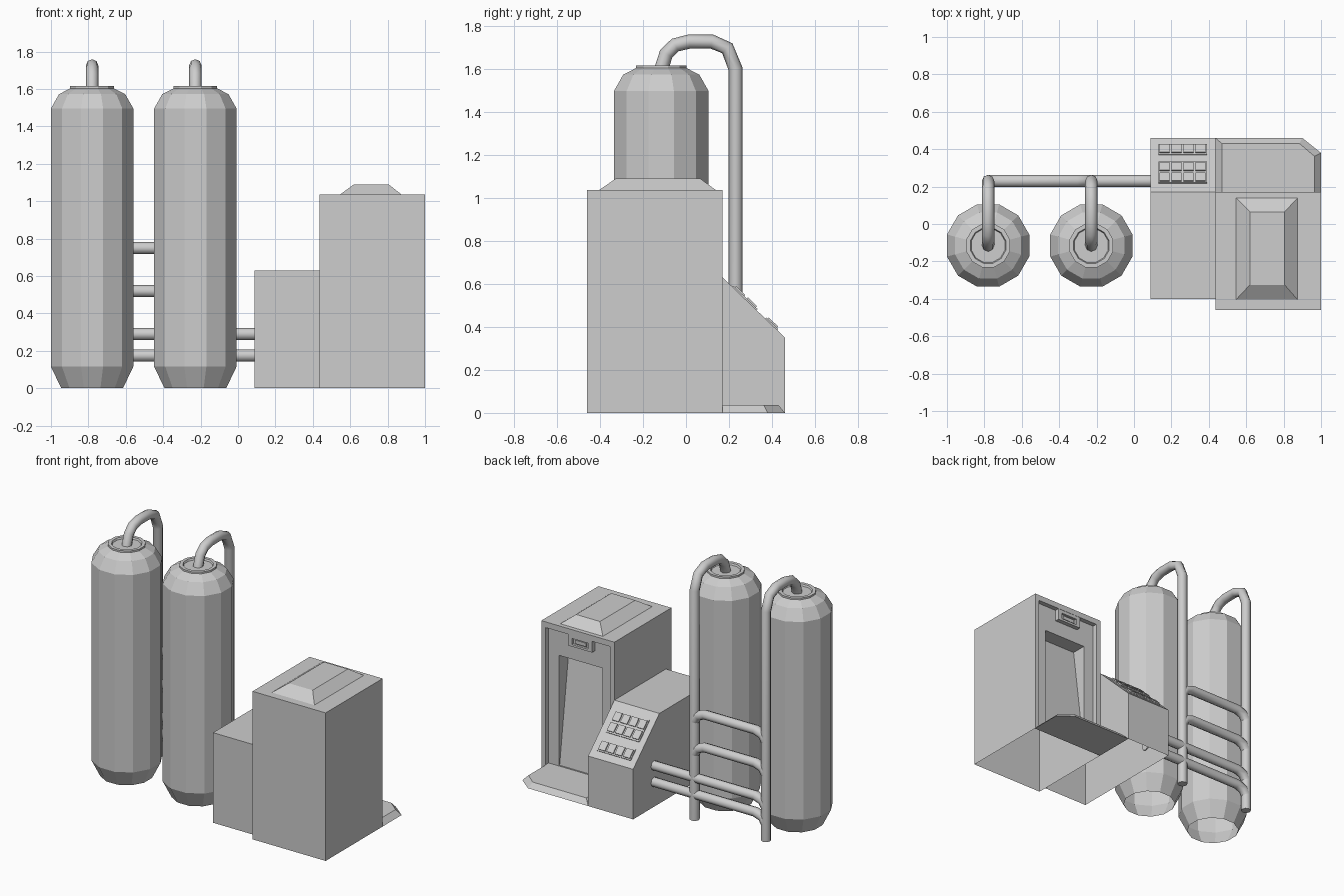
import bpy, bmesh, math
from mathutils import Vector

cube = bpy.data.objects.get("Cube")
if cube:
    bpy.data.objects.remove(cube, do_unlink=True)

GREY = (0.61, 0.61, 0.61, 1)
grey = bpy.data.materials.new("plain grey")
grey.use_nodes = True
grey.diffuse_color = GREY
grey.node_tree.nodes["Principled BSDF"].inputs["Base Color"].default_value = GREY


def add_object(name, data):
    obj = bpy.data.objects.new(name, data)
    bpy.context.collection.objects.link(obj)
    if not data.materials:
        data.materials.append(grey)
    return obj


def loft(name, loops):
    """Closed flat-faced solid skinned through matching point loops."""
    bm = bmesh.new()
    rings = [[bm.verts.new(p) for p in loop] for loop in loops]
    n = len(rings[0])
    for a, b in zip(rings, rings[1:]):
        for i in range(n):
            j = (i + 1) % n
            bm.faces.new((a[i], a[j], b[j], b[i]))
    bm.faces.new(rings[0])
    bm.faces.new(rings[-1])
    bmesh.ops.recalc_face_normals(bm, faces=bm.faces)
    mesh = bpy.data.meshes.new(name)
    bm.to_mesh(mesh)
    bm.free()
    return add_object(name, mesh)


def rect(x0, x1, y0, y1, z):
    return [(x0, y0, z), (x1, y0, z), (x1, y1, z), (x0, y1, z)]


def box(name, x0, x1, y0, y1, z0, z1):
    return loft(name, [rect(x0, x1, y0, y1, z0), rect(x0, x1, y0, y1, z1)])


def side_prism(name, x0, x1, profile):
    return loft(name, [[(x, y, z) for y, z in profile] for x in (x0, x1)])


def bake(obj):
    """Replace the object by its evaluated mesh."""
    deps = bpy.context.evaluated_depsgraph_get()
    mesh = bpy.data.meshes.new_from_object(obj.evaluated_get(deps))
    name = obj.name
    bpy.data.objects.remove(obj, do_unlink=True)
    new = add_object(name, mesh)
    new.name = name
    return new


def cut(obj, cutter):
    mod = obj.modifiers.new("cut", "BOOLEAN")
    mod.operation = "DIFFERENCE"
    mod.solver = "EXACT"
    mod.object = cutter
    cutter.hide_render = True
    new = bake(obj)
    bpy.data.objects.remove(cutter, do_unlink=True)
    return new


def open_bottom(obj):
    """Remove the faces resting on the ground, leaving a hollow shell."""
    bm = bmesh.new()
    bm.from_mesh(obj.data)
    floor = [f for f in bm.faces if all(v.co.z < 0.001 for v in f.verts)]
    bmesh.ops.delete(bm, geom=floor, context="FACES")
    bm.to_mesh(obj.data)
    bm.free()


def smooth(obj, degrees):
    bpy.ops.object.select_all(action="DESELECT")
    obj.select_set(True)
    bpy.context.view_layer.objects.active = obj
    bpy.ops.object.shade_smooth_by_angle(angle=math.radians(degrees))


def pipe(name, points):
    curve = bpy.data.curves.new(name, "CURVE")
    curve.dimensions = "3D"
    curve.bevel_depth = 0.033
    curve.bevel_resolution = 2
    curve.use_fill_caps = True
    spline = curve.splines.new("POLY")
    spline.points.add(len(points) - 1)
    for p, co in zip(spline.points, points):
        p.co = (*co, 1)
    smooth(bake(add_object(name, curve)), 50)


# Tanks with faceted walls, each with its overhead pipe
TANK_Y, PIPE_Y, SIDES = -0.115, 0.23, 12
TANK_X = {"right": -0.78, "left": -0.228}
profile = [(0.165, 0), (0.22, 0.115), (0.22, 1.496), (0.177, 1.572), (0.117, 1.603),
           (0.117, 1.615), (0.095, 1.615), (0.09, 1.603)]
arc = [(TANK_Y - 0.005, 1.58), (-0.092, 1.67), (-0.05, 1.71), (0.015, 1.726),
       (0.12, 1.726), (0.192, 1.695), (PIPE_Y, 1.6), (PIPE_Y, 0)]
for side, tx in TANK_X.items():
    rings = []
    for apothem, z in profile:
        r = apothem / math.cos(math.pi / SIDES)
        angles = [math.tau * (i + 0.5) / SIDES for i in range(SIDES)]
        rings.append([(tx + r * math.cos(a), TANK_Y + r * math.sin(a), z) for a in angles])
    open_bottom(loft(f"{side}_tank", rings))
    pipe(f"{side}_tank_pipe", [(tx, y, z) for y, z in arc])


# Connecting pipes: two arched rungs, two feeds into the console
def bend(x, z, way):
    return [(x, PIPE_Y, z - 0.06), (x + way * 0.025, PIPE_Y, z - 0.02), (x + way * 0.08, PIPE_Y, z)]


for name, z in (("upper_rung", 0.75), ("lower_rung", 0.52)):
    pipe(name, bend(TANK_X["right"], z, 1) + bend(TANK_X["left"], z, -1)[::-1])
for name, z in (("upper_feed_pipe", 0.29), ("lower_feed_pipe", 0.175)):
    pipe(name, bend(TANK_X["right"], z, 1) + [(0.095, PIPE_Y, z)])

# Booth with a shallow recessed back and a niche with a sloping wall
booth = box("booth", 0.435, 1, -0.46, 0.17, 0, 1.035)
booth = cut(booth, box("recess_cutter", 0.47, 0.967, 0.137, 0.3, 0.036, 0.995))
niche = [(0.15, 0.04), (0.15, 0.81), (0.03, 0.81), (0.132, 0.04)]
booth = cut(booth, side_prism("niche_cutter", 0.55, 0.885, niche))
open_bottom(booth)

# Roof hatch
loft("roof_hatch", [rect(0.545, 0.875, -0.405, 0.14, 1.035),
                    rect(0.62, 0.805, -0.325, 0.065, 1.09)])

# Small slot box under the lintel
slot_box = box("slot_box", 0.61, 0.797, 0.13, 0.168, 0.915, 1.0)
cut(slot_box, box("slot_cutter", 0.64, 0.765, 0.152, 0.2, 0.93, 0.972))
box("slot_plate", 0.66, 0.745, 0.15, 0.16, 0.938, 0.963)

# Doorstep with bevelled rim and a clipped corner
outer = [(0.435, 0.165), (1, 0.165), (1, 0.38), (0.90, 0.46), (0.435, 0.46)]
inner = [(0.47, 0.165), (0.965, 0.165), (0.965, 0.362), (0.885, 0.43), (0.47, 0.43)]
loft("doorstep", [[(x, y, 0) for x, y in outer], [(x, y, 0.036) for x, y in inner]])

# Console with a sloping panel
top, low = Vector((0.17, 0.63)), Vector((0.46, 0.35))
open_bottom(side_prism("console", 0.087, 0.435,
                       [(-0.4, 0), (0.46, 0), tuple(low), tuple(top), (-0.4, 0.63)]))
along = (low - top).normalized()
normal = Vector((-along.y, along.x))


def on_slope(name, x0, x1, s0, s1, height):
    corners = [(s0, -0.005), (s1, -0.005), (s1, height), (s0, height)]
    side_prism(name, x0, x1, [tuple(top + along * s + normal * h) for s, h in corners])


# Key trays and keys
for tray, start, rows in (("upper", 0.064, 2), ("lower", 0.275, 1)):
    on_slope(f"{tray}_key_tray", 0.13, 0.39, start, start + 0.078 * rows, 0.007)
    for row in range(rows):
        for col in range(4):
            x = 0.137 + 0.064 * col
            s = start + 0.009 + 0.076 * row
            on_slope(f"{tray}_key_{row + 1}_{col + 1}", x, x + 0.052, s, s + 0.06, 0.015)
